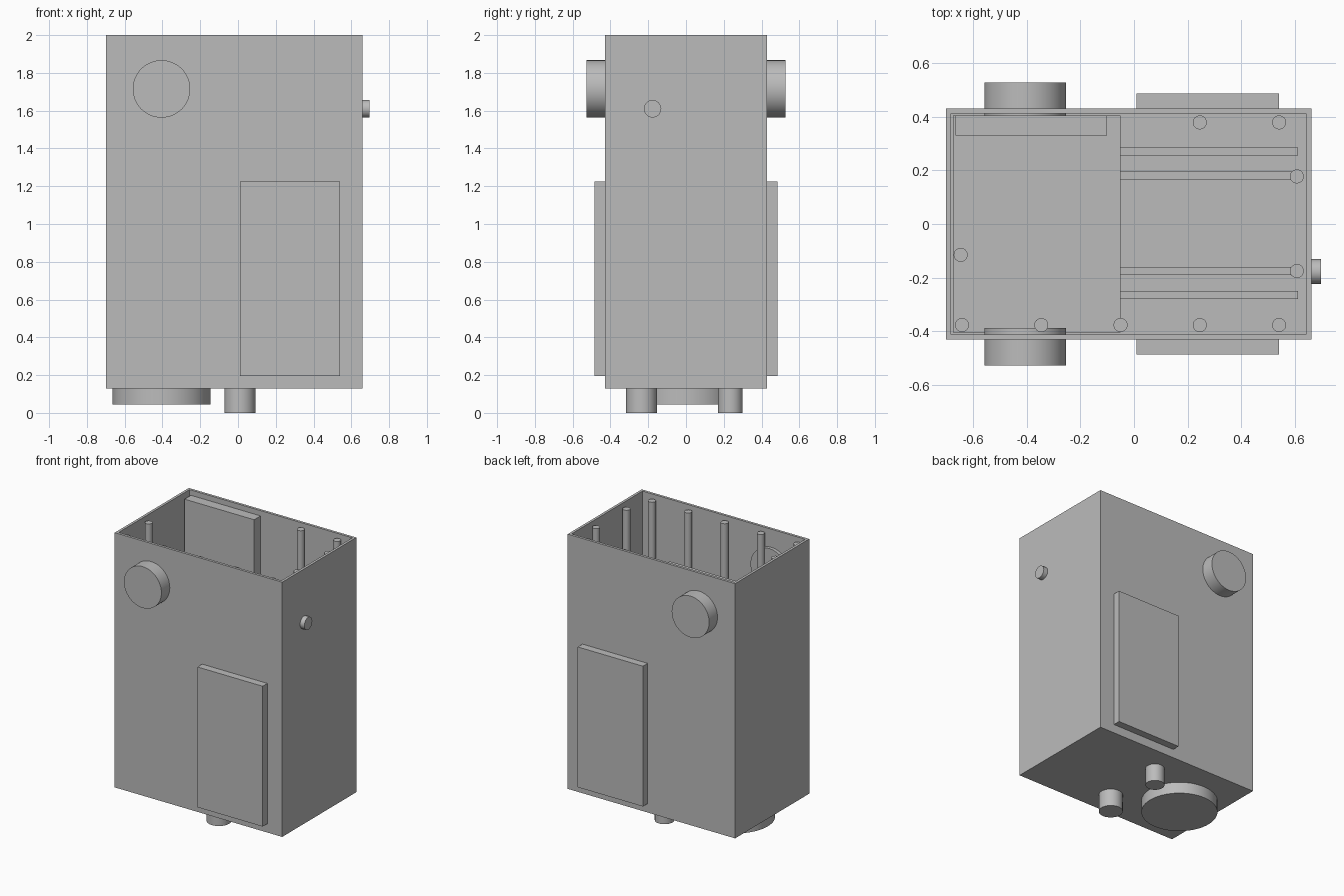
import bpy
import bmesh
import math
from mathutils import Vector

cube = bpy.data.objects.get("Cube")
if cube:
    bpy.data.objects.remove(cube, do_unlink=True)

GREY = (0.5, 0.5, 0.5, 1)
mat = bpy.data.materials.new("plain grey")
mat.use_nodes = True
mat.diffuse_color = GREY
mat.node_tree.nodes["Principled BSDF"].inputs["Base Color"].default_value = GREY

FLOOR, RIM, POST_TOP = 0.16, 2.0, 1.97


def box(name, lo, hi):
    """Axis-aligned box between two corners."""
    lo, hi = Vector(lo), Vector(hi)
    bpy.ops.mesh.primitive_cube_add(size=1, location=(lo + hi) / 2)
    ob = bpy.context.object
    ob.name = name
    ob.scale = hi - lo
    bpy.ops.object.transform_apply(location=False, rotation=False, scale=True)
    ob.data.materials.append(mat)
    return ob


def cylinder(name, start, end, radius, sides=64):
    """Capped cylinder between two points."""
    start, end = Vector(start), Vector(end)
    axis = end - start
    bpy.ops.mesh.primitive_cylinder_add(
        vertices=sides, radius=radius, depth=axis.length,
        location=(start + end) / 2,
        rotation=axis.to_track_quat('Z', 'Y').to_euler())
    ob = bpy.context.object
    ob.name = name
    bpy.ops.object.shade_smooth_by_angle(angle=math.radians(35))
    ob.data.materials.append(mat)
    return ob


# Open-topped housing: inset the top face and push it down to the floor
housing = box("housing", (-0.70, -0.43, 0.13), (0.66, 0.43, RIM))
bm = bmesh.new()
bm.from_mesh(housing.data)
bm.faces.ensure_lookup_table()
top = max(bm.faces, key=lambda f: f.calc_center_median().z)
bmesh.ops.inset_region(bm, faces=[top], thickness=0.027)
inner = bmesh.ops.extrude_discrete_faces(bm, faces=[top])["faces"][0]
bmesh.ops.translate(bm, verts=inner.verts, vec=(0, 0, FLOOR - RIM))
bm.to_mesh(housing.data)
bm.free()

# Side ports and raised panels on front and back
for side, word in ((-1, "front"), (1, "back")):
    cylinder(word + "_port", (-0.405, side * 0.387, 1.715),
             (-0.405, side * 0.527, 1.715), 0.152)
    ys = sorted((side * 0.42, side * 0.485))
    box(word + "_panel", (0.01, ys[0], 0.195), (0.54, ys[1], 1.225))

# Small knob on the left wall
cylinder("side_knob", (0.64, -0.177, 1.61), (0.695, -0.177, 1.61), 0.046, 32)

# Round base and two feet underneath
cylinder("bottom_disc", (-0.405, 0, 0.045), (-0.405, 0, 0.14), 0.26)
cylinder("front_foot", (0.01, -0.235, 0), (0.01, -0.235, 0.14), 0.082)
cylinder("back_foot", (0.01, 0.235, 0), (0.01, 0.235, 0.14), 0.065)

# Inner compartment, wall-mounted case and upright plates
box("inner_compartment", (-0.673, -0.403, 0.15), (-0.05, 0.403, 1.2))
box("inner_case", (-0.665, 0.33, 1.19), (-0.10, 0.404, 1.965))
for i, y in enumerate((-0.265, -0.175, 0.18, 0.27)):
    box(f"inner_plate_{i + 1}", (-0.06, y - 0.015, 0.15), (0.61, y + 0.015, 1.19))

# Slim posts along the inner walls
posts = [(-0.64 + 0.295 * i, -0.376) for i in range(5)]
posts += [(0.245, 0.378), (0.54, 0.378), (0.606, 0.177), (0.606, -0.175), (-0.645, -0.115)]
for i, (x, y) in enumerate(posts):
    cylinder(f"post_{i + 1}", (x, y, 0.15), (x, y, POST_TOP), 0.026, 24)
